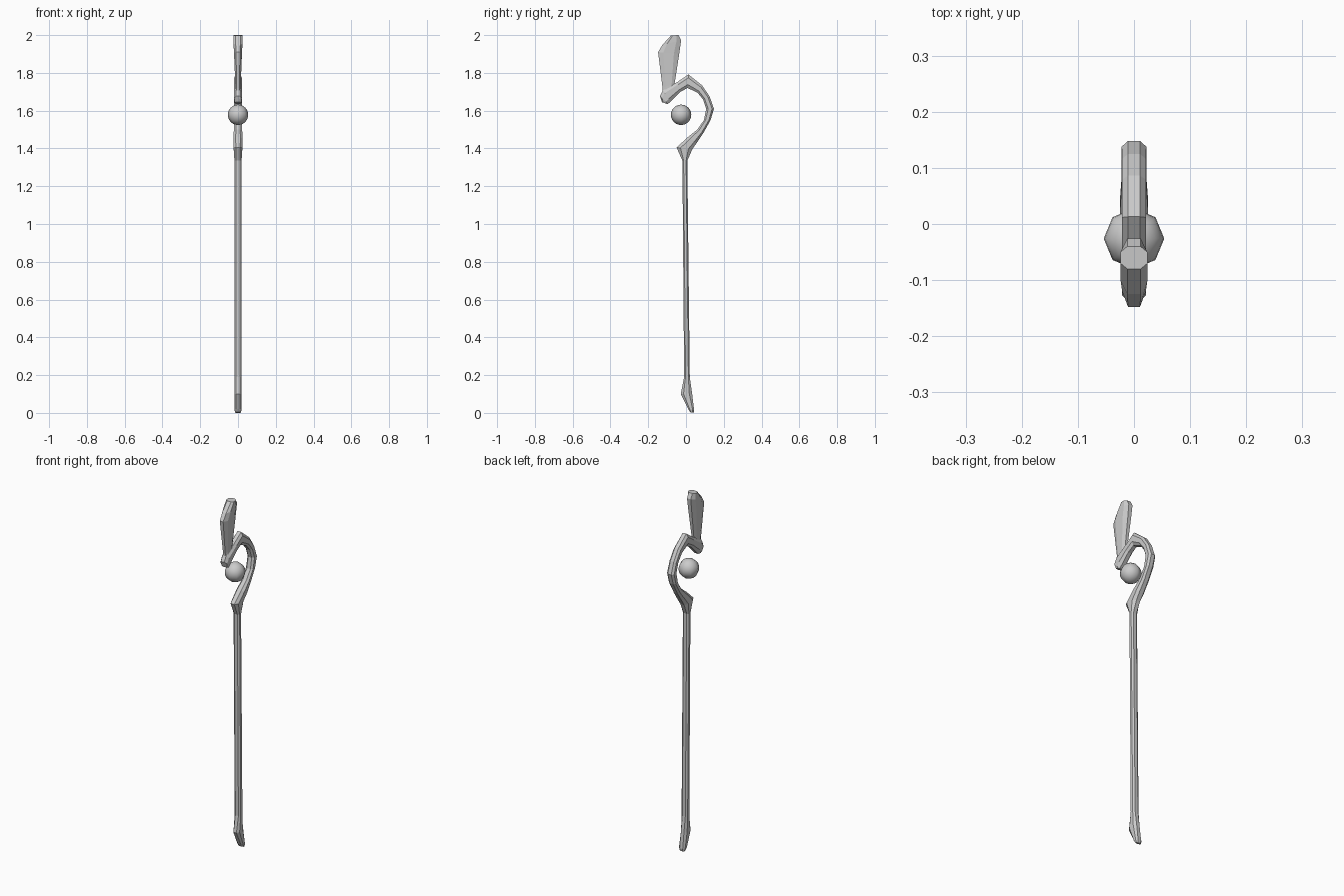
import bpy, bmesh
from mathutils import Vector


def loft(name, sections):
    """Chamfered eight-sided loft. Section: (y, z) of one edge, (y, z) of the other, half width."""
    bm = bmesh.new()
    rings = []
    for ya, za, yb, zb, h in sections:
        a, b = Vector((0, ya, za)), Vector((0, yb, zb))
        ring = []
        for x, t in ((-.5, 0), (.5, 0), (1, .25), (1, .75),
                     (.5, 1), (-.5, 1), (-1, .75), (-1, .25)):
            p = a.lerp(b, t)
            p.x = x * h
            ring.append(bm.verts.new(p))
        rings.append(ring)
    for r, s in zip(rings, rings[1:]):
        for i in range(8):
            j = (i + 1) % 8
            bm.faces.new((r[i], r[j], s[j], s[i]))
    bm.faces.new(rings[0])
    bm.faces.new(rings[-1])
    bmesh.ops.recalc_face_normals(bm, faces=bm.faces)
    mesh = bpy.data.meshes.new(name)
    bm.to_mesh(mesh)
    bm.free()
    obj = bpy.data.objects.new(name, mesh)
    bpy.context.collection.objects.link(obj)
    return obj


# Shaft with pointed foot, flared neck and hooked head in one sweep
loft("staff", [
    (.022, .004, .040, .000, .015),
    (.012, .020, .043, .015, .019),
    (-.028, .100, .032, .105, .019),
    (-.010, .190, .020, .190, .019),
    (-.019, 1.335, .007, 1.335, .019),
    (-.050, 1.405, .033, 1.395, .023),
    (.010, 1.460, .057, 1.430, .025),
    (.060, 1.500, .093, 1.483, .022),
    (.095, 1.550, .130, 1.550, .022),
    (.107, 1.610, .148, 1.610, .022),
    (.090, 1.660, .125, 1.675, .021),
    (.060, 1.696, .086, 1.733, .021),
    (.008, 1.720, .013, 1.792, .021),
    (-.032, 1.698, -.045, 1.752, .021),
    (-.080, 1.650, -.122, 1.708, .022),
    (-.095, 1.636, -.138, 1.677, .021),
    (-.100, 1.635, -.127, 1.645, .016),
])

# Upright blade rising from the tip of the hook
loft("blade", [
    (-.122, 1.690, -.068, 1.690, .014),
    (-.124, 1.720, -.060, 1.745, .014),
    (-.148, 1.910, -.036, 1.900, .021),
    (-.125, 1.948, -.026, 1.972, .024),
    (-.080, 1.998, -.040, 2.000, .024),
])

# Floating orb inside the hook
bpy.ops.mesh.primitive_uv_sphere_add(segments=8, ring_count=12, radius=.054,
                                     location=(0, -.026, 1.578))
orb = bpy.context.object
orb.name = "orb"
bpy.ops.object.shade_smooth()
